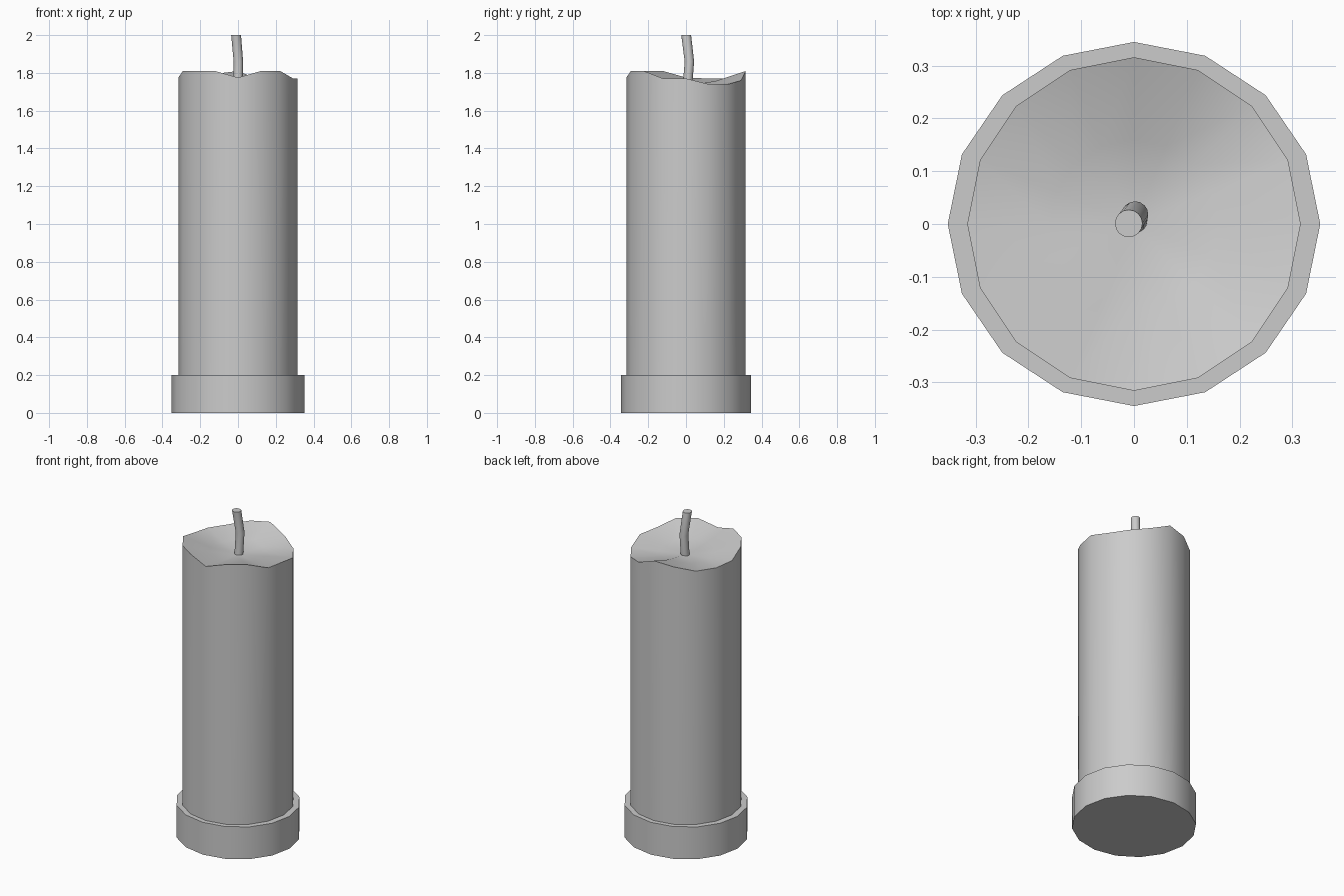
import bpy, bmesh, math

if "Cube" in bpy.data.objects:
    bpy.data.objects.remove(bpy.data.objects["Cube"])

SIDES = 16


def loft(name, rings, tip=None):
    """Skin a list of vertex rings, cap the bottom, close the top (flat or to a tip)."""
    bm = bmesh.new()
    loops = [[bm.verts.new(p) for p in ring] for ring in rings]
    n = len(loops[0])
    for a, b in zip(loops, loops[1:]):
        for i in range(n):
            j = (i + 1) % n
            bm.faces.new((a[i], a[j], b[j], b[i]))
    bm.faces.new(loops[0][::-1])
    if tip:
        t = bm.verts.new(tip)
        for i in range(n):
            bm.faces.new((loops[-1][i], loops[-1][(i + 1) % n], t))
    else:
        bm.faces.new(loops[-1])
    bmesh.ops.recalc_face_normals(bm, faces=bm.faces)
    me = bpy.data.meshes.new(name)
    bm.to_mesh(me)
    bm.free()
    ob = bpy.data.objects.new(name, me)
    bpy.context.collection.objects.link(ob)
    bpy.context.view_layer.objects.active = ob
    ob.select_set(True)
    bpy.ops.object.shade_smooth_by_angle(angle=math.radians(35))
    ob.select_set(False)
    return ob


def ring(rx, ry, z, cx=0, cy=0):
    """Ring of points; z is one height or a list of heights."""
    pts = []
    for i in range(SIDES):
        a = 2 * math.pi * i / SIDES
        h = z[i] if isinstance(z, list) else z
        pts.append((cx + rx * math.cos(a), cy + ry * math.sin(a), h))
    return pts


# Holder at the foot
loft("candle_base", [ring(0.353, 0.345, 0), ring(0.353, 0.345, 0.2)])

# Wax body: uneven melted rim (heights counter-clockwise from +x) and dished top
rim = [1.77, 1.74, 1.74, 1.76, 1.81, 1.795, 1.77, 1.77,
       1.775, 1.81, 1.81, 1.81, 1.775, 1.81, 1.81, 1.77]
pool = 1.73
dish = [pool + 0.35 * (h - pool) for h in rim]
loft("wax_body", [ring(0.316, 0.316, 0.18), ring(0.316, 0.316, rim),
                  ring(0.16, 0.16, dish)], tip=(0, 0, pool))

# Bent wick
loft("wick", [ring(0.025, 0.025, 1.70, 0, 0.005),
              ring(0.025, 0.025, 1.86, 0.002, 0.018),
              ring(0.026, 0.026, 2.0, -0.01, 0.001)])
